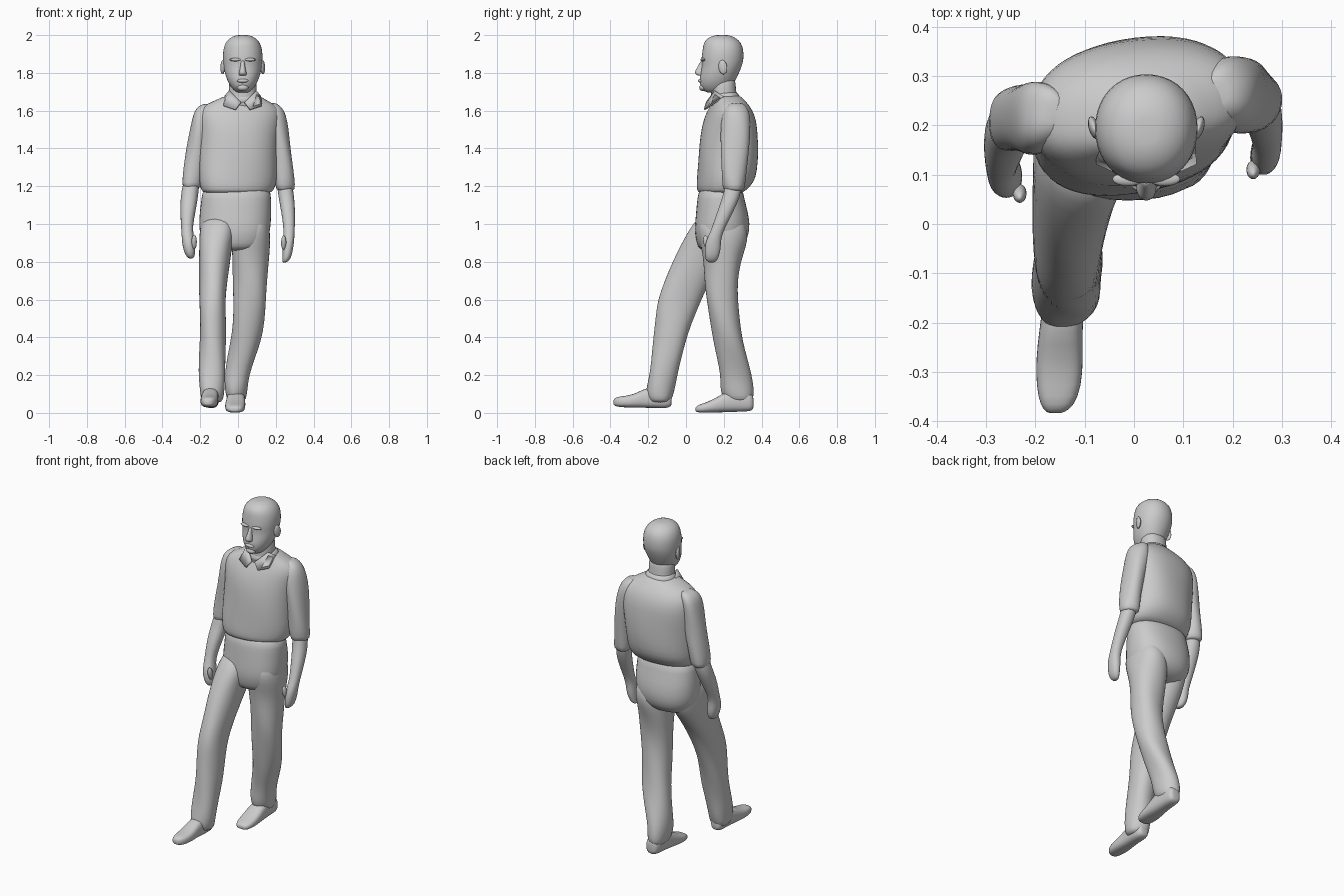
import bpy, bmesh, math
from mathutils import Vector


def finish(name, bm, levels=1):
    bmesh.ops.recalc_face_normals(bm, faces=bm.faces)
    me = bpy.data.meshes.new(name)
    bm.to_mesh(me)
    bm.free()
    me.polygons.foreach_set("use_smooth", [True] * len(me.polygons))
    ob = bpy.data.objects.new(name, me)
    bpy.context.collection.objects.link(ob)
    if levels:
        sub = ob.modifiers.new("smooth", "SUBSURF")
        sub.levels = sub.render_levels = levels
    return ob


def loft(name, rings, axis="z", n=20, p=2.2, yaw=0.0, fold=0.0):
    """Skin rings (t, a0, a1, b0, b1): z axis spans x and y, y axis spans x and z."""
    bm = bmesh.new()
    loops = []
    for t, a0, a1, b0, b1 in rings:
        ca, cb, ra, rb = (a0 + a1) / 2, (b0 + b1) / 2, (a1 - a0) / 2, (b1 - b0) / 2
        loop = []
        for i in range(n):
            w = 2 * math.pi * i / n
            c, s = math.cos(w), math.sin(w)
            k = 1.01 + fold * math.sin(3 * w + 17 * t) / max(ra, rb)
            u = k * ra * math.copysign(abs(c) ** (2 / p), c)
            v = k * rb * math.copysign(abs(s) ** (2 / p), s)
            v += u * yaw
            co = (ca + u, cb + v, t) if axis == "z" else (ca + u, t, cb + v)
            loop.append(bm.verts.new(co))
        loops.append(loop)
    for lo, hi in zip(loops, loops[1:]):
        for i in range(n):
            j = (i + 1) % n
            bm.faces.new((lo[i], lo[j], hi[j], hi[i]))
    # rounded end caps
    for loop in (loops[0], loops[-1]):
        mid = sum((v.co for v in loop), Vector()) / n
        c = bm.verts.new(mid)
        for i in range(n):
            bm.faces.new((loop[i], loop[(i + 1) % n], c))
    return finish(name, bm)


def ball(name, loc, size, rot=(0, 0, 0)):
    bm = bmesh.new()
    bmesh.ops.create_uvsphere(bm, u_segments=16, v_segments=10, radius=1)
    ob = finish(name, bm, 0)
    ob.location, ob.scale, ob.rotation_euler = loc, size, rot
    return ob


def flap(name, pts, thick=0.01):
    bm = bmesh.new()
    bm.faces.new([bm.verts.new(q) for q in pts])
    ob = finish(name, bm, 0)
    mod = ob.modifiers.new("cloth", "SOLIDIFY")
    mod.thickness, mod.offset = thick, 0
    return ob


# head, with the jaw, brow and skull in one skin
loft("head", [
    (1.695, -0.005, 0.055, 0.11, 0.2), (1.71, -0.025, 0.075, 0.085, 0.23),
    (1.74, -0.048, 0.098, 0.072, 0.25), (1.78, -0.065, 0.115, 0.072, 0.272),
    (1.82, -0.075, 0.125, 0.082, 0.29), (1.85, -0.078, 0.128, 0.084, 0.3),
    (1.875, -0.08, 0.13, 0.08, 0.305), (1.92, -0.08, 0.13, 0.088, 0.305),
    (1.96, -0.067, 0.117, 0.092, 0.293), (1.985, -0.045, 0.095, 0.115, 0.265),
    (2.0, -0.01, 0.06, 0.15, 0.23)], p=2.1)
loft("nose", [
    (1.785, 0.006, 0.044, 0.062, 0.1), (1.795, 0.002, 0.048, 0.045, 0.1),
    (1.81, 0.007, 0.043, 0.046, 0.1), (1.84, 0.013, 0.037, 0.066, 0.11),
    (1.865, 0.014, 0.036, 0.076, 0.11)], n=10)
ball("lips", (0.025, 0.078, 1.758), (0.03, 0.014, 0.011))
ball("chin", (0.025, 0.09, 1.722), (0.03, 0.02, 0.018))
for s, side in ((-1, "right"), (1, "left")):
    ball(side + "_ear", (0.025 + s * 0.106, 0.195, 1.83), (0.011, 0.024, 0.038), (0.15, 0, -s * 0.3))
    ball(side + "_brow", (0.025 + s * 0.037, 0.091, 1.87), (0.032, 0.014, 0.009))
loft("neck", [(1.6, -0.06, 0.11, 0.13, 0.29), (1.66, -0.052, 0.102, 0.13, 0.275),
              (1.71, -0.048, 0.098, 0.135, 0.262), (1.78, -0.05, 0.1, 0.13, 0.265)])

# shirt body, blousing over the waistband
loft("shirt_body", [
    (1.16, -0.185, 0.17, 0.075, 0.29), (1.18, -0.197, 0.185, 0.062, 0.32),
    (1.22, -0.208, 0.2, 0.06, 0.357), (1.28, -0.208, 0.205, 0.062, 0.372),
    (1.38, -0.205, 0.21, 0.07, 0.379), (1.48, -0.207, 0.218, 0.082, 0.378),
    (1.55, -0.212, 0.225, 0.098, 0.37), (1.6, -0.205, 0.222, 0.117, 0.35),
    (1.635, -0.17, 0.19, 0.135, 0.325), (1.66, -0.105, 0.14, 0.145, 0.302),
    (1.68, -0.065, 0.115, 0.15, 0.285)], p=2.3, yaw=0.1, fold=0.004, n=28)

# collar band and its two folded points
loft("collar_band", [(1.63, -0.075, 0.125, 0.125, 0.3), (1.665, -0.066, 0.116, 0.122, 0.287),
                     (1.7, -0.06, 0.11, 0.15, 0.278)])
for s, side in ((-1, "right"), (1, "left")):
    flap(side + "_collar_point", [(0.025 + s * x, y, z) for x, y, z in (
        (0.01, 0.11, 1.645), (0.04, 0.098, 1.605), (0.1, 0.125, 1.625),
        (0.094, 0.2, 1.675), (0.07, 0.155, 1.705))])

# sleeves hang from the shoulders to the elbows
loft("right_sleeve", [
    (1.19, -0.292, -0.198, 0.152, 0.265), (1.21, -0.3, -0.19, 0.147, 0.272),
    (1.3, -0.288, -0.18, 0.147, 0.28), (1.4, -0.272, -0.165, 0.145, 0.285),
    (1.5, -0.255, -0.15, 0.14, 0.29), (1.58, -0.24, -0.14, 0.148, 0.29),
    (1.615, -0.222, -0.13, 0.165, 0.28), (1.635, -0.19, -0.13, 0.19, 0.26)], fold=0.004)
loft("left_sleeve", [
    (1.175, 0.205, 0.292, 0.205, 0.305), (1.195, 0.195, 0.302, 0.192, 0.312),
    (1.3, 0.185, 0.292, 0.185, 0.32), (1.4, 0.17, 0.28, 0.185, 0.335),
    (1.5, 0.155, 0.268, 0.185, 0.345), (1.58, 0.145, 0.252, 0.19, 0.34),
    (1.62, 0.14, 0.23, 0.205, 0.32), (1.64, 0.14, 0.2, 0.23, 0.3)], fold=0.004)

# forearms flow into loosely closed hands
loft("right_forearm_and_hand", [
    (0.818, -0.262, -0.236, 0.075, 0.115), (0.835, -0.28, -0.227, 0.057, 0.135),
    (0.88, -0.294, -0.226, 0.05, 0.145), (0.925, -0.298, -0.23, 0.058, 0.142),
    (0.965, -0.3, -0.24, 0.078, 0.15), (1.02, -0.304, -0.234, 0.092, 0.178),
    (1.1, -0.306, -0.218, 0.115, 0.218), (1.17, -0.302, -0.208, 0.148, 0.25),
    (1.26, -0.28, -0.2, 0.16, 0.26)], n=16)
loft("left_forearm_and_hand", [
    (0.797, 0.235, 0.258, 0.115, 0.155), (0.815, 0.236, 0.28, 0.1, 0.17),
    (0.865, 0.236, 0.292, 0.098, 0.185), (0.915, 0.238, 0.298, 0.106, 0.185),
    (0.96, 0.242, 0.3, 0.13, 0.197), (1.02, 0.236, 0.302, 0.15, 0.227),
    (1.1, 0.222, 0.302, 0.178, 0.268), (1.17, 0.21, 0.294, 0.203, 0.295),
    (1.26, 0.2, 0.28, 0.21, 0.3)], n=16)
ball("right_thumb", (-0.232, 0.062, 0.905), (0.014, 0.017, 0.04), (0.25, 0, 0))
ball("left_thumb", (0.242, 0.11, 0.9), (0.014, 0.017, 0.04), (0.25, 0, 0))

# trousers: seat, then the leading right leg and the trailing left leg
loft("trouser_seat", [
    (0.86, -0.14, 0.11, 0.07, 0.26), (0.9, -0.185, 0.15, 0.055, 0.315),
    (0.95, -0.202, 0.168, 0.045, 0.332), (1.0, -0.205, 0.176, 0.047, 0.338),
    (1.07, -0.202, 0.178, 0.055, 0.328), (1.13, -0.194, 0.175, 0.06, 0.31),
    (1.2, -0.19, 0.172, 0.07, 0.3)], fold=0.002, p=2.3)
loft("right_trouser_leg", [
    (0.055, -0.195, -0.085, -0.2, -0.08), (0.09, -0.2, -0.078, -0.215, -0.07),
    (0.14, -0.206, -0.072, -0.21, -0.058), (0.22, -0.208, -0.066, -0.192, -0.045),
    (0.32, -0.204, -0.064, -0.178, -0.015), (0.42, -0.202, -0.064, -0.168, 0.012),
    (0.52, -0.202, -0.066, -0.162, 0.045), (0.6, -0.204, -0.066, -0.152, 0.08),
    (0.7, -0.206, -0.055, -0.11, 0.13), (0.8, -0.208, -0.043, -0.07, 0.2),
    (0.9, -0.206, -0.03, -0.025, 0.27), (0.97, -0.203, -0.01, 0.015, 0.29),
    (1.04, -0.18, -0.02, 0.065, 0.27)], fold=0.004)
loft("left_trouser_leg", [
    (0.06, -0.055, 0.035, 0.215, 0.348), (0.09, -0.066, 0.044, 0.19, 0.36),
    (0.14, -0.072, 0.05, 0.178, 0.355), (0.2, -0.07, 0.06, 0.18, 0.345),
    (0.29, -0.055, 0.092, 0.165, 0.325), (0.38, -0.04, 0.122, 0.148, 0.303),
    (0.48, -0.028, 0.138, 0.127, 0.285), (0.6, -0.022, 0.15, 0.107, 0.272),
    (0.7, -0.026, 0.156, 0.1, 0.275), (0.8, -0.032, 0.16, 0.095, 0.292),
    (0.88, -0.035, 0.168, 0.078, 0.315), (0.95, -0.03, 0.172, 0.06, 0.33),
    (1.04, 0.0, 0.16, 0.07, 0.3)], fold=0.004)

# shoes, skinned from toe to heel
loft("right_shoe", [
    (-0.384, -0.177, -0.143, 0.042, 0.07), (-0.37, -0.19, -0.122, 0.033, 0.085),
    (-0.33, -0.199, -0.106, 0.029, 0.088), (-0.27, -0.199, -0.103, 0.028, 0.1),
    (-0.22, -0.193, -0.105, 0.027, 0.13), (-0.16, -0.185, -0.1, 0.025, 0.14),
    (-0.1, -0.183, -0.1, 0.024, 0.12), (-0.076, -0.17, -0.115, 0.035, 0.1)], "y", n=16, p=2.7)
loft("left_shoe", [
    (0.05, -0.042, 0.008, 0.008, 0.03), (0.065, -0.06, 0.028, 0.001, 0.043),
    (0.11, -0.07, 0.038, 0.001, 0.056), (0.17, -0.068, 0.04, 0.002, 0.085),
    (0.22, -0.06, 0.038, 0.004, 0.12), (0.29, -0.053, 0.036, 0.006, 0.13),
    (0.34, -0.05, 0.034, 0.008, 0.11), (0.357, -0.036, 0.022, 0.018, 0.09)], "y", n=16, p=2.7)
